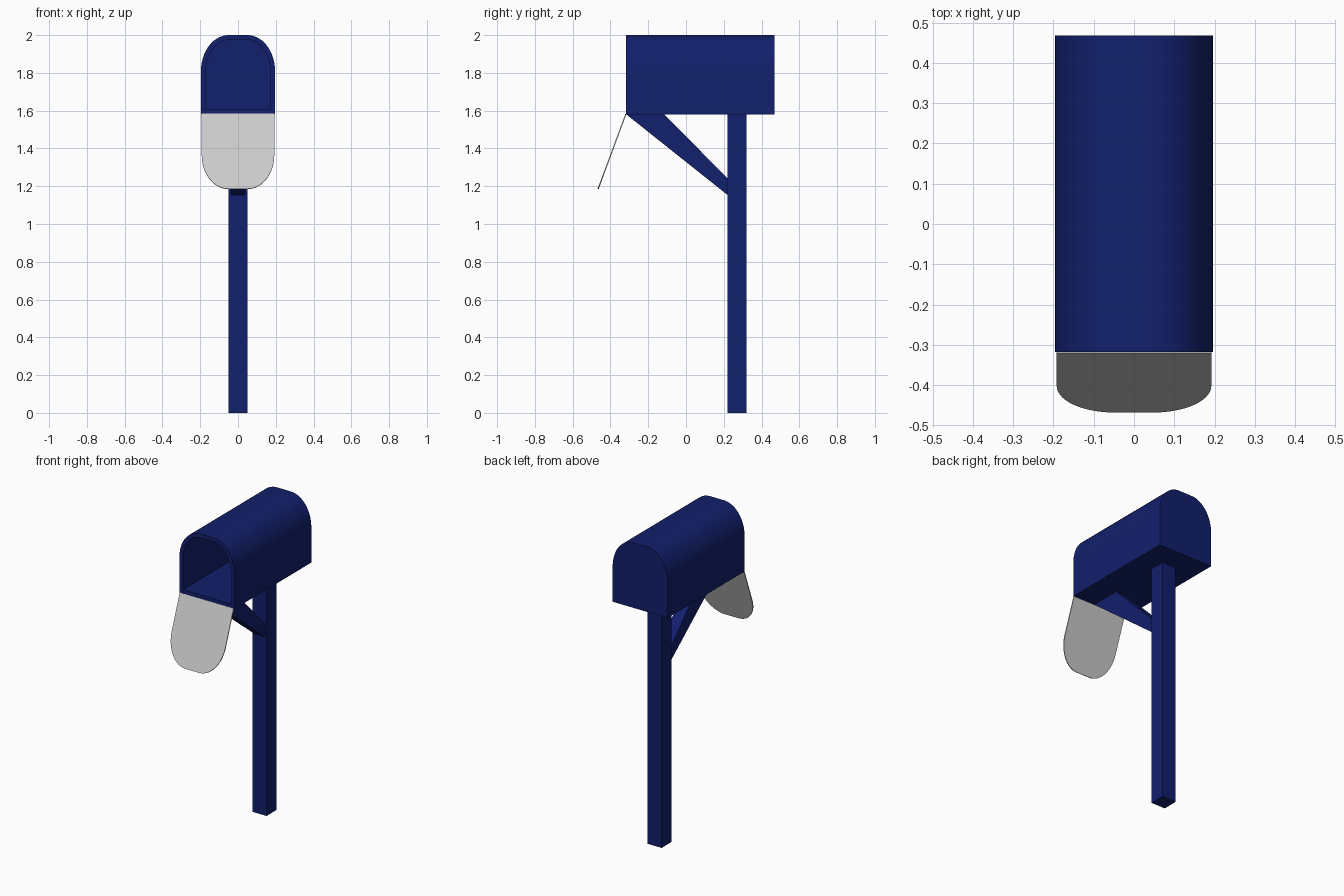
import bpy, bmesh, math
from mathutils import Matrix, Vector

if "Cube" in bpy.data.objects:
    bpy.data.objects.remove(bpy.data.objects["Cube"])

navy = bpy.data.materials.new("navy_paint")
navy.diffuse_color = (0.006, 0.014, 0.15, 1)
navy.use_nodes = True
navy.node_tree.nodes["Principled BSDF"].inputs["Base Color"].default_value = navy.diffuse_color


def finish(name, bm, mat=None, smooth=False):
    bmesh.ops.recalc_face_normals(bm, faces=bm.faces)
    me = bpy.data.meshes.new(name)
    bm.to_mesh(me)
    bm.free()
    ob = bpy.data.objects.new(name, me)
    bpy.context.collection.objects.link(ob)
    if mat:
        me.materials.append(mat)
    if smooth:
        bpy.ops.object.select_all(action='DESELECT')
        ob.select_set(True)
        bpy.context.view_layer.objects.active = ob
        bpy.ops.object.shade_smooth_by_angle(angle=math.radians(30))
    return ob


def arch(w, h, rx, rz, base=0.0, n=14):
    """Arched outline in (x, z): square bottom, elliptical top corners."""
    right = [(w, base)]
    for i in range(n + 1):
        a = math.pi / 2 * i / n
        right.append((w - rx + rx * math.cos(a), h - rz + rz * math.sin(a)))
    return right + [(-x, z) for x, z in reversed(right)]


def loft(rings, cap_first, cap_last):
    """Skin a list of matching rings of 3D points."""
    bm = bmesh.new()
    vs = [[bm.verts.new(p) for p in r] for r in rings]
    n = len(vs[0])
    for a, b in zip(vs, vs[1:]):
        for i in range(n):
            j = (i + 1) % n
            bm.faces.new((a[i], a[j], b[j], b[i]))
    if cap_first:
        bm.faces.new(vs[0])
    if cap_last:
        bm.faces.new(vs[-1])
    return bm


def place(outline, y, z0=0.0):
    return [Vector((x, y, z + z0)) for x, z in outline]


# hollow box: back cap, outer skin, front rim, inner skin, inner back wall
Z = 1.58
outer = arch(0.196, 0.42, 0.146, 0.19)
inner = arch(0.171, 0.395, 0.125, 0.17, base=0.027)
box = loft([place(outer, 0.468, Z), place(outer, -0.318, Z),
            place(inner, -0.318, Z), place(inner, 0.443, Z)], True, True)
finish("mail_box", box, navy, True)

# open door, hinged at the front bottom edge and hanging forward
door_outline = arch(0.192, 0.424, 0.143, 0.19)
door = loft([place(door_outline, -0.003), place(door_outline, 0.003)], True, True)
swing = math.pi - math.atan2(0.147, 0.397)
door.transform(Matrix.Translation((0, -0.318, Z + 0.003)) @ Matrix.Rotation(swing, 4, 'X'))
finish("door", door, None, True)

# square post
post = bmesh.new()
bmesh.ops.create_cube(post, size=1)
post.transform(Matrix.Translation((0, 0.27, Z / 2)) @ Matrix.Diagonal((0.1, 0.1, Z, 1)))
finish("post", post, navy)

# diagonal brace, side profile in (y, z)
side = [(-0.316, Z), (0.222, 1.152), (0.222, 1.24), (-0.115, Z)]
brace = loft([[(x, y, z) for y, z in side] for x in (-0.038, 0.038)], True, True)
finish("brace", brace, navy)
